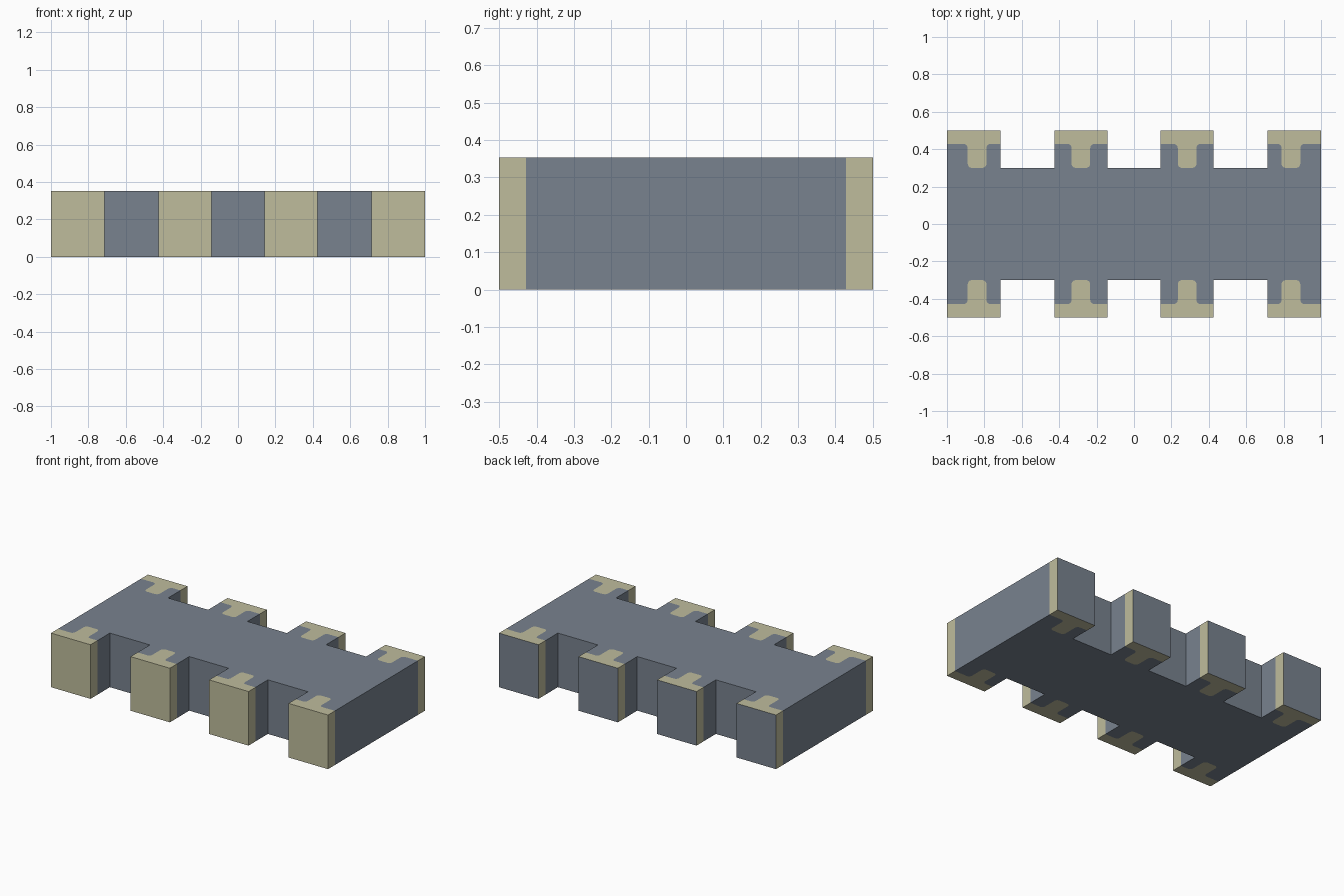
import bpy, bmesh
from math import sin, cos, radians

cube = bpy.data.objects.get("Cube")
if cube:
    bpy.data.objects.remove(cube, do_unlink=True)

HEIGHT = 0.353
END, JOIN, INNER = 0.5, 0.428, 0.3      # y of the pad end, pad joint and notch floor
STEM, ROUND = 0.05, 0.022               # stem half width and corner radius
# left edge, right edge and stem centre of each tab, mirrored across x
RIGHT_TABS = [(0.142, 0.426, 0.284), (0.715, 1.0, 0.839)]
TABS = [(-b, -a, -c) for a, b, c in reversed(RIGHT_TABS)] + RIGHT_TABS


def material(name, colour):
    mat = bpy.data.materials.new(name)
    mat.use_nodes = True
    mat.diffuse_color = (*colour, 1)
    mat.node_tree.nodes["Principled BSDF"].inputs["Base Color"].default_value = (*colour, 1)
    return mat


slate = material("slate_grey", (0.19, 0.225, 0.275))
khaki = material("pale_khaki", (0.52, 0.505, 0.335))


def arc(cx, cy, start, end, steps=5):
    angles = [radians(start + (end - start) * i / steps) for i in range(steps + 1)]
    return [(cx + ROUND * cos(a), cy + ROUND * sin(a)) for a in angles]


def stem(cx):
    """Rounded stem outline, left to right, dipping from the joint to the notch floor."""
    half = (arc(-STEM - ROUND, JOIN - ROUND, 90, 0)
            + arc(-STEM + ROUND, INNER + ROUND, 180, 270))
    both = half + [(-x, y) for x, y in reversed(half)]
    return [(cx + x, y) for x, y in both]


def prism(name, outline, mats):
    """Extrude a flat outline to the full height."""
    bm = bmesh.new()
    base = bm.faces.new([bm.verts.new((x, y, 0)) for x, y in outline])
    extruded = bmesh.ops.extrude_face_region(bm, geom=[base], use_keep_orig=True)["geom"]
    top = [v for v in extruded if isinstance(v, bmesh.types.BMVert)]
    bmesh.ops.translate(bm, verts=top, vec=(0, 0, HEIGHT))
    bmesh.ops.recalc_face_normals(bm, faces=bm.faces)
    # the back ends of the pads carry the second colour
    if len(mats) > 1:
        for face in bm.faces:
            if face.normal.y > 0.9 and face.calc_center_median().y > END - 0.01:
                face.material_index = 1
    mesh = bpy.data.meshes.new(name)
    bm.to_mesh(mesh)
    bm.free()
    for mat in mats:
        mesh.materials.append(mat)
    obj = bpy.data.objects.new(name, mesh)
    bpy.context.collection.objects.link(obj)


# Notched body with a slot for each stem
half = []
for x0, x1, cx in TABS:
    half += [(x0, INNER), (x0, JOIN), *stem(cx), (x1, JOIN), (x1, INNER)]
prism("body", half + [(-x, -y) for x, y in half], [slate])

# End pads with stems, front and back
for side, sign in (("front", -1), ("back", 1)):
    for i, (x0, x1, cx) in enumerate(TABS, 1):
        outline = [(x0, END), (x0, JOIN), *stem(cx), (x1, JOIN), (x1, END)]
        prism(f"{side}_pad_{i}", [(x, sign * y) for x, y in outline], [khaki, slate])
